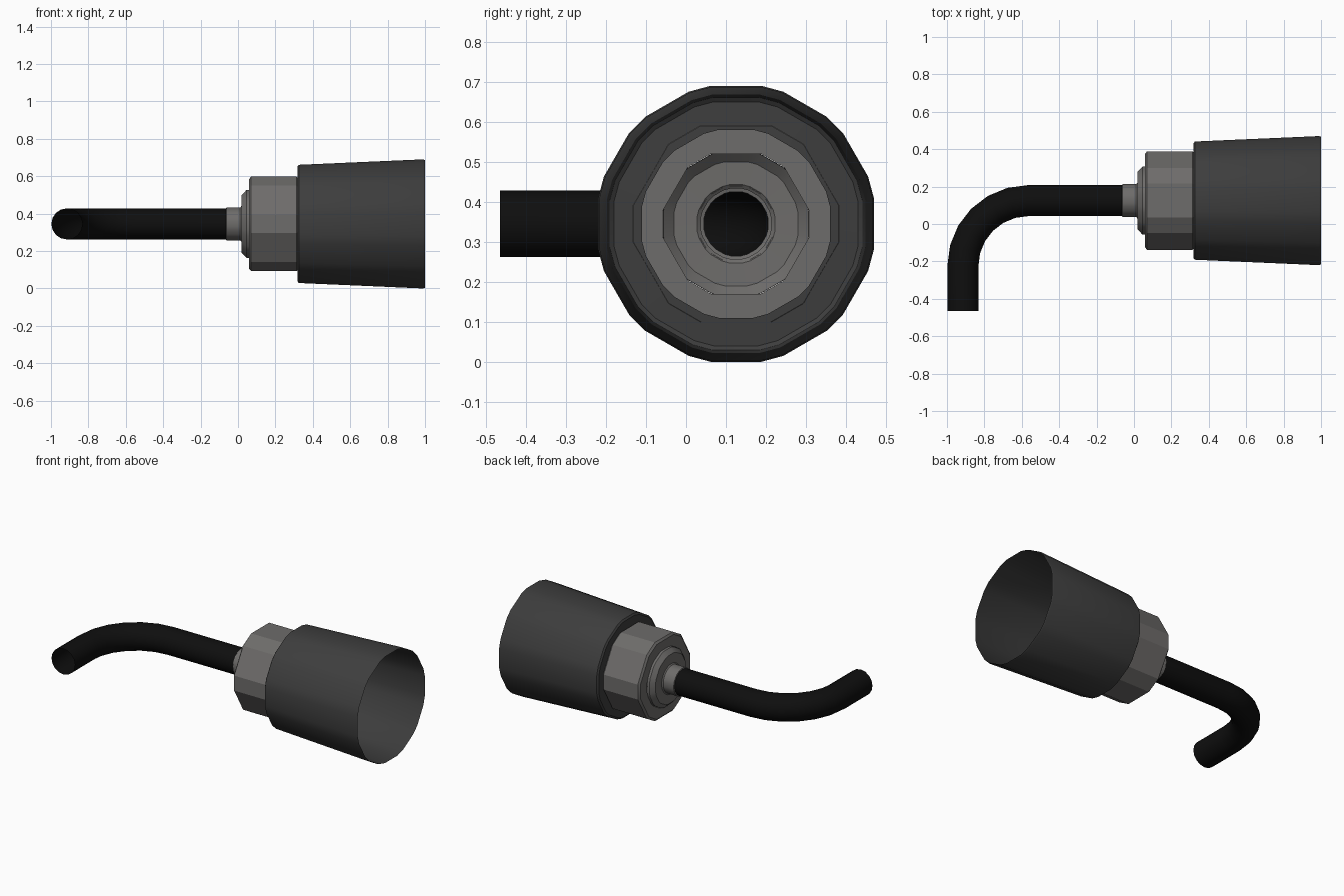
import bpy, bmesh, math
from mathutils import Vector

if "Cube" in bpy.data.objects:
    bpy.data.objects.remove(bpy.data.objects["Cube"])

AY, AZ = 0.125, 0.345   # main axis position in y and z


def material(name, r, g, b):
    m = bpy.data.materials.new(name)
    m.diffuse_color = (r, g, b, 1)
    m.use_nodes = True
    m.node_tree.nodes["Principled BSDF"].inputs["Base Color"].default_value = m.diffuse_color
    return m


DARK = material("dark_grey", 0.047, 0.047, 0.047)
METAL = material("warm_grey_metal", 0.155, 0.15, 0.145)
BLACK = material("rubber_black", 0.0045, 0.0045, 0.0045)


def section(n, apothem, frac):
    """Regular n-gon with flats up and down and its corners cut off; frac is the flat kept."""
    h = apothem * math.tan(math.pi / n) * frac
    pts = []
    for i in range(n):
        a = math.pi / 2 + 2 * math.pi * i / n
        c, s = math.cos(a), math.sin(a)
        for t in (-h, h):
            pts.append((apothem * c - t * s, apothem * s + t * c))
    return pts


def loft(name, rings, mat, angle):
    """Skin a list of equal point rings into an open shell."""
    bm = bmesh.new()
    loops = [[bm.verts.new(p) for p in ring] for ring in rings]
    for a, b in zip(loops, loops[1:]):
        n = len(a)
        for i in range(n):
            j = (i + 1) % n
            bm.faces.new((a[i], a[j], b[j], b[i]))
    bmesh.ops.recalc_face_normals(bm, faces=bm.faces[:])
    me = bpy.data.meshes.new(name)
    bm.to_mesh(me)
    bm.free()
    me.materials.append(mat)
    ob = bpy.data.objects.new(name, me)
    bpy.context.collection.objects.link(ob)
    bpy.ops.object.select_all(action='DESELECT')
    ob.select_set(True)
    bpy.context.view_layer.objects.active = ob
    bpy.ops.object.shade_smooth_by_angle(angle=math.radians(angle))
    return ob


def turned(name, profile, mat, n, frac, angle=28):
    """Shell along the main axis from (x, radius) pairs."""
    rings = [[(x, AY + y, AZ + z) for y, z in section(n, r, frac)] for x, r in profile]
    return loft(name, rings, mat, angle)


# flared open cup with a pierced back wall
turned("cup", [(0.32, 0.235), (0.317, 0.305), (0.325, 0.316),
               (0.988, 0.345), (1.0, 0.341)], DARK, 12, 0.68)
# hexagonal nut with cut corners
turned("hex_nut", [(0.06, 0.175), (0.06, 0.240), (0.070, 0.2525),
                   (0.312, 0.2525), (0.32, 0.245)], METAL, 6, 0.62, 20)
# tapered collar in front of the nut
turned("collar", [(0.06, 0.182), (0.045, 0.181), (0.02, 0.155), (0.018, 0.095)],
       METAL, 12, 0.68)
# cable sleeve
turned("sleeve", [(0.02, 0.098), (0.012, 0.088), (-0.062, 0.088), (-0.064, 0.080)],
       METAL, 12, 0.6)

# bent cable: straight run, quarter bend, short tail towards the front
R, CX, CY = 0.35, -0.565, -0.225
path = [((-0.05, AY), 0.0)]
for i in range(7):
    t = math.pi / 2 * i / 6
    path.append(((CX - R * math.sin(t), CY + R * math.cos(t)), t))
path.append(((CX - R, -0.465), math.pi / 2))
rings = []
for (px, py), t in path:
    side = Vector((-math.sin(t), math.cos(t), 0))
    rings.append([Vector((px, py, AZ)) + side * (0.083 * math.cos(a)) + Vector((0, 0, 0.083 * math.sin(a)))
                  for a in (2 * math.pi * k / 16 for k in range(16))])
loft("cable", rings, BLACK, 40)
